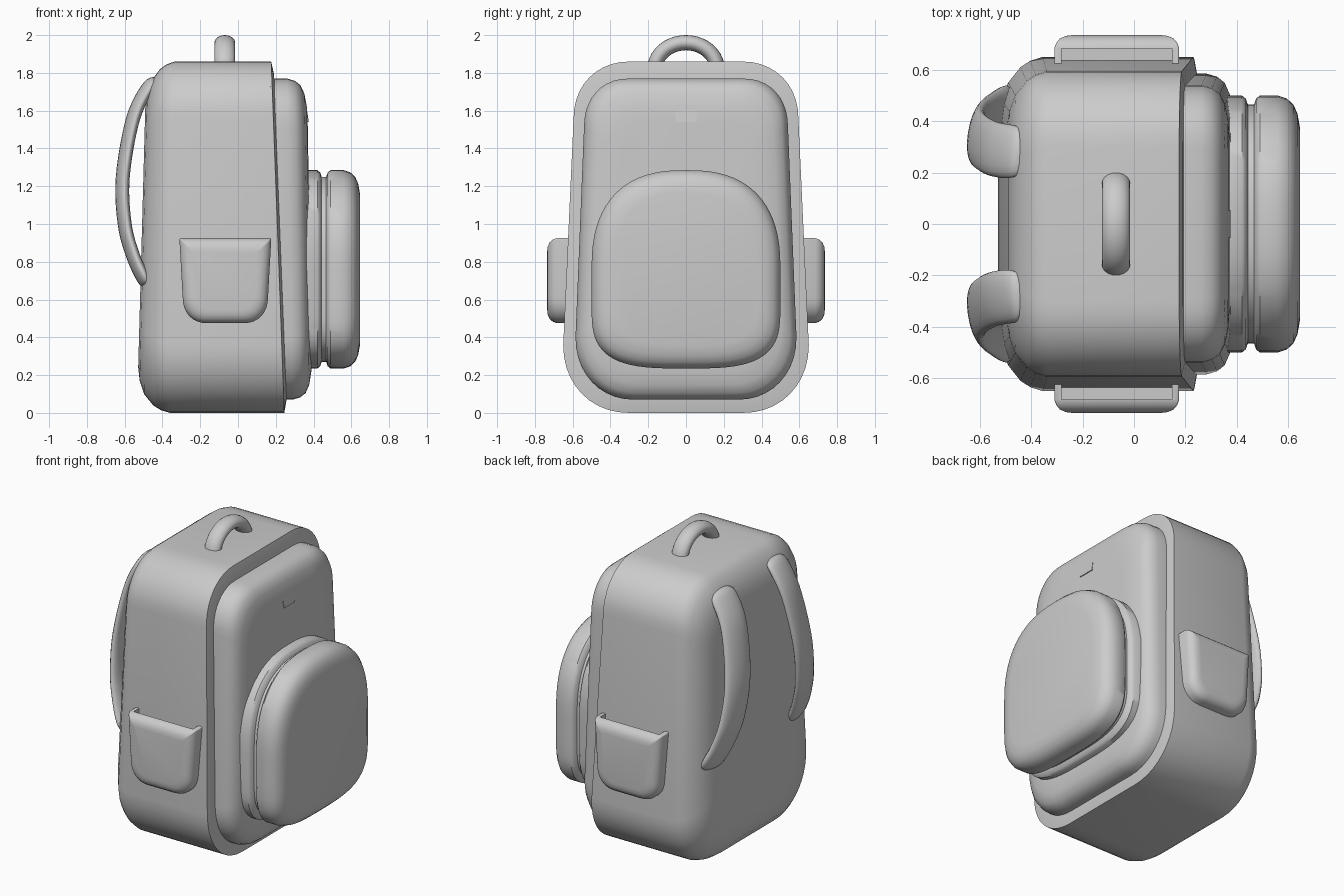
import bpy, bmesh, math
from mathutils import Vector

if "Cube" in bpy.data.objects:
    bpy.data.objects.remove(bpy.data.objects["Cube"])

grey = bpy.data.materials.new("grey_fabric")
grey.diffuse_color = (0.6, 0.6, 0.6, 1)
grey.use_nodes = True
grey.node_tree.nodes["Principled BSDF"].inputs["Base Color"].default_value = grey.diffuse_color


def finish(name, bm, angle=40):
    bmesh.ops.recalc_face_normals(bm, faces=bm.faces)
    me = bpy.data.meshes.new(name)
    bm.to_mesh(me)
    bm.free()
    me.materials.append(grey)
    ob = bpy.data.objects.new(name, me)
    bpy.context.collection.objects.link(ob)
    bpy.ops.object.select_all(action='DESELECT')
    ob.select_set(True)
    bpy.context.view_layer.objects.active = ob
    bpy.ops.object.shade_smooth_by_angle(angle=math.radians(angle))
    return ob


def outline(z0, z1, bottom, top, n=10):
    """Closed outline; bottom/top = (half width, corner u, corner v, exponent)."""
    def corner(hw, ru, rv, e, zc, s):
        pts = []
        for i in range(n + 1):
            a = math.pi / 2 * i / n
            pts.append((hw - ru + ru * math.cos(a) ** (2 / e) if i < n else hw - ru,
                        zc + s * rv * math.sin(a) ** (2 / e)))
        return pts
    b = corner(*bottom, z0 + bottom[2], -1)[::-1]
    t = corner(*top, z1 - top[2], 1)
    half = b + t
    loop = half + [(-u, v) for u, v in reversed(half)]
    out = []
    for p in loop:
        if not out or (Vector(p) - Vector(out[-1])).length > 1e-4:
            out.append(p)
    if (Vector(out[0]) - Vector(out[-1])).length < 1e-4:
        out.pop()
    return out


def loft(name, pts, layers, place, angle=40):
    """Stack inset copies of an outline; layers = (depth, inset)."""
    hw = max(u for u, v in pts)
    v0, v1 = min(v for u, v in pts), max(v for u, v in pts)
    vc, hh = (v0 + v1) / 2, (v1 - v0) / 2
    bm = bmesh.new()
    rings = []
    for d, ins in layers:
        rings.append([bm.verts.new(place(d, u * (1 - ins / hw), vc + (v - vc) * (1 - ins / hh)))
                      for u, v in pts])
    bridge(bm, rings)
    return finish(name, bm, angle)


def bridge(bm, rings):
    n = len(rings[0])
    for a, b in zip(rings, rings[1:]):
        for i in range(n):
            j = (i + 1) % n
            bm.faces.new((a[i], a[j], b[j], b[i]))
    bm.faces.new(rings[0])
    bm.faces.new(rings[-1])


def spline(p, steps=6):
    p = [Vector(q) for q in p]
    p = [2 * p[0] - p[1]] + p + [2 * p[-1] - p[-2]]
    out = []
    for a, b, c, d in zip(p, p[1:], p[2:], p[3:]):
        for k in range(steps):
            t = k / steps
            out.append(0.5 * (2 * b + (c - a) * t + (2 * a - 5 * b + 4 * c - d) * t * t
                              + (3 * b - a - 3 * c + d) * t ** 3))
    return out + [p[-2]]


def sweep(name, path, wide, w, th, round_ends, n=20):
    """Sweep an ellipse along a path; wide = direction of the wide axis."""
    bm = bmesh.new()
    rings = []
    last = len(path) - 1
    for i, c in enumerate(path):
        t = (path[min(i + 1, last)] - path[max(i - 1, 0)]).normalized()
        a = Vector(wide)
        a = (a - t * a.dot(t)).normalized()
        b = t.cross(a)
        f = min(i, last - i) / round_ends if round_ends else 1
        k = math.sqrt(max(0.04, 1 - (1 - f) ** 2)) if f < 1 else 1
        rings.append([bm.verts.new(c + a * w * k * math.cos(2 * math.pi * j / n)
                                   + b * th * k * math.sin(2 * math.pi * j / n)) for j in range(n)])
    bridge(bm, rings)
    return finish(name, bm, 60)


def mirror_y(ob):
    m = ob.modifiers.new("mirror", 'MIRROR')
    m.use_axis = (False, True, False)


# main bag, leaning slightly narrower towards the top
def lean_body(d, u, v):
    f = (d + 0.53) / 0.78
    return (d + (0.05 * (1 - f) - 0.07 * f) * v / 1.86, u, v)


loft("main_bag", outline(0, 1.86, (0.65, 0.35, 0.36, 2.1), (0.595, 0.295, 0.3, 2.1)),
     [(-0.535, 0.24), (-0.525, 0.17), (-0.5, 0.1), (-0.45, 0.04), (-0.41, 0.015), (-0.36, 0),
      (0.245, 0), (0.26, 0.07), (0.26, 0.12)], lean_body)

# raised front panel
loft("front_panel", outline(0.07, 1.77, (0.585, 0.31, 0.33, 2.1), (0.54, 0.24, 0.26, 2.2)),
     [(0.2, 0), (0.29, 0), (0.33, 0.012), (0.36, 0.035), (0.38, 0.08), (0.392, 0.15), (0.395, 0.22)],
     lambda d, u, v: (d - 0.03 * v / 1.77, u, v))

# front pocket with a piping groove
loft("front_pocket", outline(0.235, 1.285, (0.5, 0.5, 0.34, 3.3), (0.5, 0.5, 0.53, 2.5), 18),
     [(0.33, 0), (0.42, 0), (0.435, 0.012), (0.443, 0.035), (0.467, 0.035), (0.475, 0.012),
      (0.49, 0), (0.56, 0), (0.595, 0.012), (0.62, 0.035), (0.636, 0.07), (0.645, 0.12)],
     lambda d, u, v: (d, u, v))

# zip tab wedge on the front panel
bm = bmesh.new()
top = [bm.verts.new((x, y, 1.66)) for x, y in ((0.33, -0.055), (0.33, 0.055), (0.357, 0.055), (0.357, -0.055))]
low = [bm.verts.new((x, y, 1.54)) for x, y in ((0.33, -0.055), (0.33, 0.055), (0.375, 0.055), (0.375, -0.055))]
bridge(bm, [top, low])
finish("zip_tab", bm, 20)

# side pockets, open at the top
pocket = loft("side_pocket", outline(0.475, 0.925, (0.226, 0.13, 0.14, 2.2), (0.243, 0.008, 0.008, 2), 8),
              [(0.58, 0), (0.685, 0), (0.705, 0.008), (0.722, 0.022), (0.732, 0.045), (0.735, 0.07)],
              lambda d, u, v: (u - 0.067, d, v))
bm = bmesh.new()
bmesh.ops.create_cube(bm, size=1)
for v in bm.verts:
    v.co = (v.co.x * 0.43 - 0.067, v.co.y * 0.12 + 0.622, v.co.z * 0.5 + 0.93)
cutter = finish("slot_cutter", bm)
cutter.hide_render = True
cutter.hide_viewport = True
cut = pocket.modifiers.new("slot", 'BOOLEAN')
cut.operation = 'DIFFERENCE'
cut.object = cutter
cut.solver = 'EXACT'
mirror_y(pocket)

# carry handle
arc = [Vector((-0.07, -0.165 * math.cos(math.pi * i / 20), 1.82 + 0.14 * math.sin(math.pi * i / 20)))
       for i in range(21)]
sweep("carry_handle", arc, (1, 0, 0), 0.055, 0.04, 0)

# shoulder straps
path = spline([(-0.42, 0.28, 1.755), (-0.47, 0.28, 1.73), (-0.555, 0.295, 1.56), (-0.61, 0.335, 1.25),
               (-0.6, 0.375, 1.0), (-0.555, 0.41, 0.83), (-0.5, 0.44, 0.71), (-0.47, 0.445, 0.67)])
mirror_y(sweep("shoulder_strap", path, (0.15, 1, 0), 0.105, 0.034, 8))
